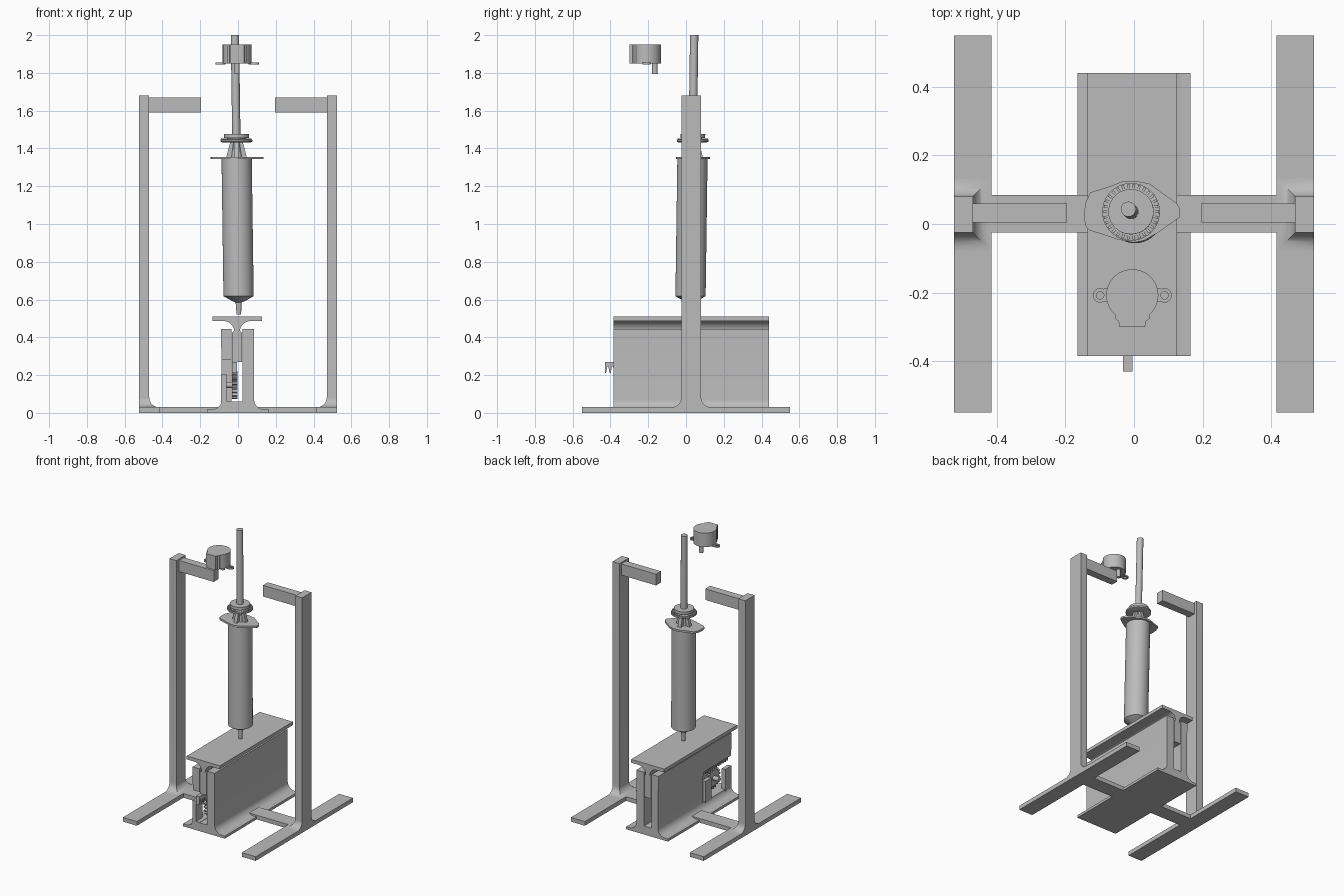
import bpy, bmesh
from math import sin, cos, pi, radians

if "Cube" in bpy.data.objects:
    bpy.data.objects.remove(bpy.data.objects["Cube"])

grey = bpy.data.materials.new("plain grey")
grey.use_nodes = True
GREY = (0.5, 0.5, 0.5, 1)
grey.diffuse_color = GREY
grey.node_tree.nodes["Principled BSDF"].inputs["Base Color"].default_value = GREY


def finish(name, bm, smooth=False):
    bmesh.ops.recalc_face_normals(bm, faces=bm.faces)
    mesh = bpy.data.meshes.new(name)
    bm.to_mesh(mesh)
    bm.free()
    mesh.materials.append(grey)
    ob = bpy.data.objects.new(name, mesh)
    bpy.context.scene.collection.objects.link(ob)
    if smooth:
        bpy.ops.object.select_all(action='DESELECT')
        ob.select_set(True)
        bpy.context.view_layer.objects.active = ob
        bpy.ops.object.shade_smooth_by_angle(angle=radians(35))
    return ob


def loft(name, rings, smooth=False, loop=False):
    """Skin equal-length rings; cap the ends unless the rings form a loop."""
    bm = bmesh.new()
    vs = [[bm.verts.new(p) for p in ring] for ring in rings]
    n = len(vs[0])
    pairs = list(zip(vs, vs[1:])) + ([(vs[-1], vs[0])] if loop else [])
    for a, b in pairs:
        for i in range(n):
            j = (i + 1) % n
            bm.faces.new((a[i], a[j], b[j], b[i]))
    if not loop:
        bm.faces.new(vs[0])
        bm.faces.new(vs[-1])
    return finish(name, bm, smooth)


def extrude(name, pts, axis, a, b, smooth=False):
    place = {'x': lambda u, v, t: (t, u, v),
             'y': lambda u, v, t: (u, t, v),
             'z': lambda u, v, t: (u, v, t)}[axis]
    return loft(name, [[place(u, v, t) for u, v in pts] for t in (a, b)], smooth)


def box(name, x0, x1, y0, y1, z0, z1):
    return extrude(name, [(x0, y0), (x1, y0), (x1, y1), (x0, y1)], 'z', z0, z1)


def lathe(name, profile, centre, n=40, loop=False):
    """Revolve (radius, z) pairs about centre(z)."""
    rings = []
    for r, z in profile:
        cx, cy = centre(z)
        rings.append([(cx + r * cos(2 * pi * i / n), cy + r * sin(2 * pi * i / n), z)
                      for i in range(n)])
    return loft(name, rings, True, loop)


def arc(cx, cz, r, a0, a1, n=8):
    return [(cx + r * cos(radians(a0 + (a1 - a0) * i / n)),
             cz + r * sin(radians(a0 + (a1 - a0) * i / n))) for i in range(n + 1)]


# Frame: feet, flared posts, arms
for side, s in (("right", -1), ("left", 1)):
    box(side + "_foot", s * 0.415, s * 0.525, -0.55, 0.55, 0, 0.03)
    box(side + "_arm", s * 0.195, s * 0.475, 0.005, 0.06, 1.59, 1.67)
    flare = [(0.052 * (1 - cos(radians(t))), 0.03 + 0.052 * (1 - sin(radians(t))))
             for t in range(90, -1, -10)]
    rings = [(d, z) for d, z in reversed([(0.052 * (1 - sin(radians(t))), 0.03 + 0.052 * (1 - cos(radians(t))))
                                          for t in range(90, -1, -10)])]
    rings.append((0, 1.68))
    loft(side + "_post", [[(s * 0.525, -0.025 - d, z), (s * (0.47 - d), -0.025 - d, z),
                           (s * (0.47 - d), 0.08 + d, z), (s * 0.525, 0.08 + d, z)]
                          for d, z in rings], True)
box("crossbar", -0.42, 0.42, -0.025, 0.085, 0, 0.03)

# Slotted housing with flared base
Y0, Y1 = -0.385, 0.44
half = [(0.165, 0), (0.165, 0.018)] + arc(0.14, 0.073, 0.055, 270, 180)
outline = ([(x, z) for x, z in half] + [(0.085, 0.445), (0.025, 0.445), (0.025, 0.06),
           (-0.035, 0.06), (-0.035, 0.445), (-0.09, 0.445)]
           + [(-x, z) for x, z in reversed(half)])
housing = extrude("housing", outline, 'y', Y0, Y1, True)

# Opening in the housing wall, with two remaining tabs
cutter = box("opening_cutter", -0.3, -0.033, Y0 - 0.1, -0.07, 0.062, 0.28)
cutter.hide_render = True
mod = housing.modifiers.new("opening", 'BOOLEAN')
mod.operation = 'DIFFERENCE'
mod.solver = 'EXACT'
mod.object = cutter
bpy.context.view_layer.objects.active = housing
bpy.ops.object.modifier_apply(modifier="opening")
bpy.data.objects.remove(cutter)
for name, y in (("front_tab", Y0), ("rear_tab", -0.16)):
    box(name, -0.09, -0.062, y, y + 0.07, 0.05, 0.207)

# Sliding table: plate, curved neck and stem
side = ([(0.025, 0.27), (0.025, 0.425), (0.014, 0.435)] + arc(0.07, 0.43, 0.056, 170, 90)
        + [(0.13, 0.486), (0.13, 0.51)])
extrude("table", [(x - 0.004, z) for x, z in side] + [(-x - 0.006, z) for x, z in reversed(side)],
        'y', Y0, Y1, True)

# Rack with downward teeth
teeth = []
for i in range(11):
    y = -0.43 + i * 0.025
    teeth += [(y, 0.212), (y + 0.007, 0.212), (y + 0.013, 0.245), (y + 0.019, 0.245)]
extrude("rack", teeth + [(-0.155, 0.27), (-0.43, 0.27)], 'x', -0.032, -0.005)

# Pinion and axle
gear = []
for i in range(18):
    for k, r in ((0, 0.056), (0.35, 0.056), (0.5, 0.074), (0.8, 0.074)):
        a = 2 * pi * (i + k) / 18
        gear.append((-0.27 + r * cos(a), 0.148 + r * sin(a)))
extrude("pinion", gear, 'x', -0.032, -0.003)
extrude("pinion_axle", arc(-0.27, 0.148, 0.016, 0, 345, 23), 'x', -0.075, -0.003, True)


# Syringe, leaning slightly
def lean(z):
    return 0.003 - 0.014 * (z - 0.62), 0.024 + 0.014 * (z - 0.62)


lathe("barrel", [(0.012, 0.52), (0.016, 0.585), (0.03, 0.59), (0.08, 0.618), (0.08, 1.35)], lean)
flange = [(-.146, .025), (-.142, .06), (-.128, .092), (-.07, .11), (-.035, .124), (0, .126),
          (.045, .118), (.125, .06), (.134, .045), (.134, .02), (.075, -.022), (.03, -.048),
          (0, -.054), (-.045, -.046), (-.13, -.018), (-.142, -.005)]
extrude("finger_flange", flange, 'z', 1.343, 1.356)
lathe("plunger_core", [(0.03, 1.35), (0.02, 1.435)], lean, 16)
cx, cy = lean(1.4)
for name, axis, c, t in (("plunger_rib_wide", 'y', cx, cy), ("plunger_rib_deep", 'x', cy, cx)):
    extrude(name, [(c - 0.055, 1.35), (c + 0.055, 1.35), (c + 0.033, 1.435), (c - 0.033, 1.435)],
            axis, t - 0.012, t + 0.012)
lathe("plunger_collar", [(0.075, 1.432), (0.084, 1.436), (0.084, 1.446), (0.05, 1.45)], lean)
lathe("plunger_cap", [(0.05, 1.445), (0.05, 1.456), (0.066, 1.456), (0.066, 1.476)], lean)
for i in range(30):
    a, da = 2 * pi * i / 30, 0.05
    cx, cy = lean(1.45)
    pts = [(cx + r * cos(b), cy + r * sin(b)) for r, b in
           ((0.066, a - da), (0.081, a - da), (0.081, a + da), (0.066, a + da))]
    extrude("collar_tooth", pts, 'z', 1.444, 1.452)
lathe("push_rod", [(0.022, 1.47), (0.022, 2.0)], lean, 24)

# Motor with connector block, shaft and mounting ears
MX, MY = -0.005, -0.208
lathe("motor_body", [(0.076, 1.85), (0.076, 1.95)], lambda z: (MX, MY), 48)
block = [(0.05, -0.24), (0.05, -0.276), (0.04, -0.284), (0.037, -0.3)]
extrude("motor_connector", [(MX + x, y) for x, y in block]
        + [(MX - x, y) for x, y in reversed(block)], 'z', 1.85, 1.95)
lathe("motor_shaft", [(0.014, 1.795), (0.014, 1.852)], lambda z: (MX, -0.165), 20)
for s in (-1, 1):
    ex = MX + s * 0.094
    box("motor_ear_web", MX + s * 0.06, MX + s * 0.083, MY - 0.02, MY + 0.02, 1.845, 1.855)
    lathe("motor_ear", [(0.011, 1.845), (0.021, 1.845), (0.021, 1.855), (0.011, 1.855)],
          lambda z: (ex, MY), 24, True)
